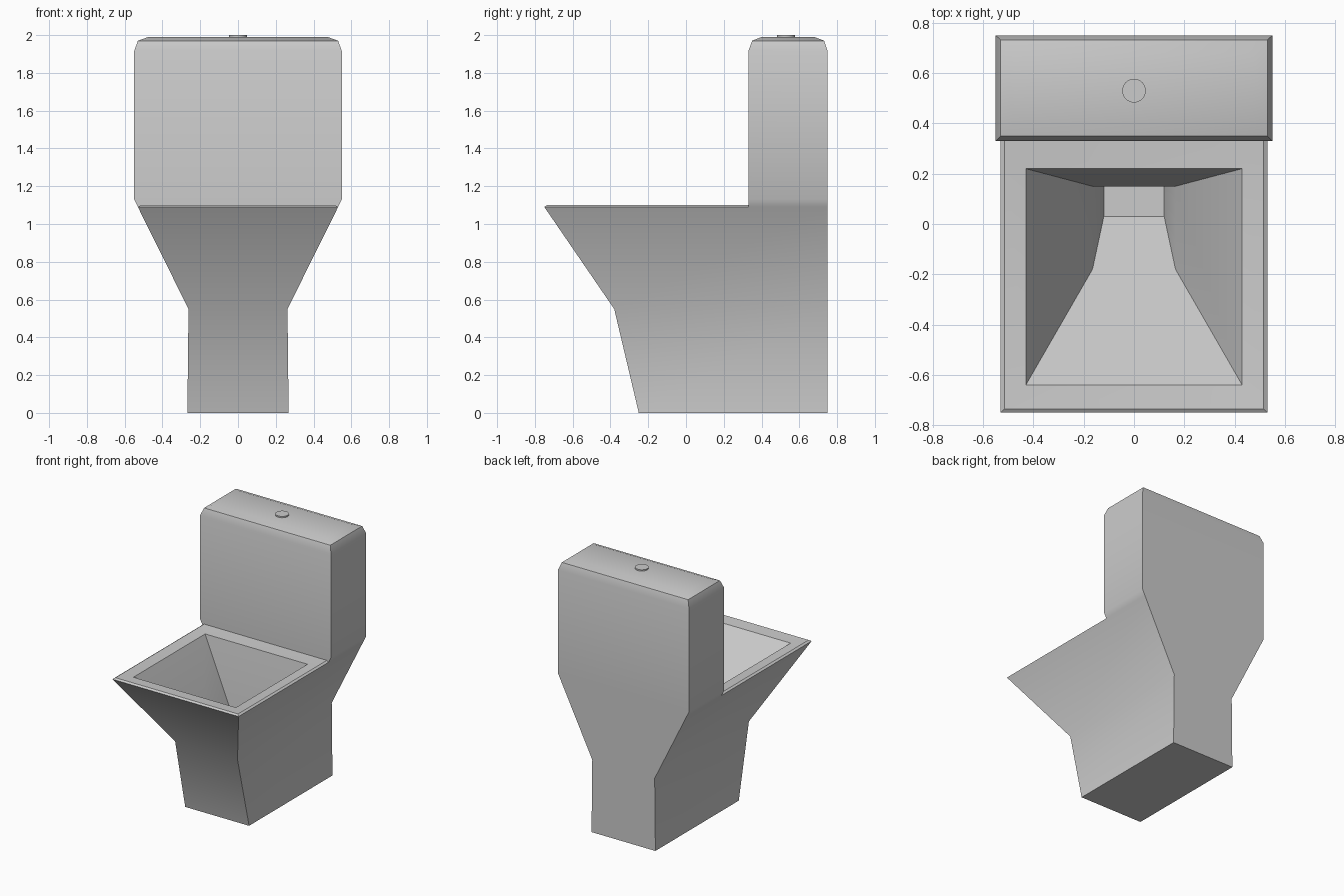
import bpy, bmesh, math

if "Cube" in bpy.data.objects:
    bpy.data.objects.remove(bpy.data.objects["Cube"])


def ring(hx, y0, y1, z):
    """Rectangle outline, anticlockwise seen from above."""
    return [(-hx, y0, z), (hx, y0, z), (hx, y1, z), (-hx, y1, z)]


def loft(name, rings, cap_start=False, cap_end=False):
    bm = bmesh.new()
    loops = [[bm.verts.new(p) for p in r] for r in rings]
    for a, b in zip(loops, loops[1:]):
        n = len(a)
        for i in range(n):
            j = (i + 1) % n
            bm.faces.new((a[i], a[j], b[j], b[i]))
    if cap_start:
        bm.faces.new(loops[0][::-1])
    if cap_end:
        bm.faces.new(loops[-1])
    mesh = bpy.data.meshes.new(name)
    bm.to_mesh(mesh)
    bm.free()
    obj = bpy.data.objects.new(name, mesh)
    bpy.context.collection.objects.link(obj)
    smooth(obj)
    return obj


def smooth(obj):
    bpy.ops.object.select_all(action='DESELECT')
    obj.select_set(True)
    bpy.context.view_layer.objects.active = obj
    bpy.ops.object.shade_smooth_by_angle(angle=math.radians(30))


# Pedestal: straight back, flaring sides and front, open where bowl and tank sit
loft("pedestal", [
    ring(0.268, -0.25, 0.75, 0.0),
    ring(0.262, -0.38, 0.75, 0.55),
    ring(0.53, -0.75, 0.75, 1.09),
], cap_start=True)

# Bowl: rim, sloping basin and drain well
loft("bowl", [
    ring(0.53, -0.75, 0.33, 1.09),
    ring(0.515, -0.735, 0.33, 1.10),
    ring(0.43, -0.64, 0.22, 1.09),
    ring(0.165, -0.18, 0.15, 0.60),
    ring(0.12, 0.03, 0.15, 0.38),
], cap_end=True)

# Tank: continues the flare, then rises to a chamfered lid
loft("tank", [
    ring(0.53, 0.33, 0.75, 1.09),
    ring(0.55, 0.33, 0.75, 1.13),
    ring(0.55, 0.33, 0.75, 1.915),
    ring(0.53, 0.35, 0.732, 1.97),
    ring(0.475, 0.40, 0.68, 1.99),
], cap_end=True)

# Flush button on the lid
bpy.ops.mesh.primitive_cylinder_add(vertices=32, radius=0.047, depth=0.03,
                                    location=(0, 0.53, 1.985))
button = bpy.context.object
button.name = "flush_button"
smooth(button)
